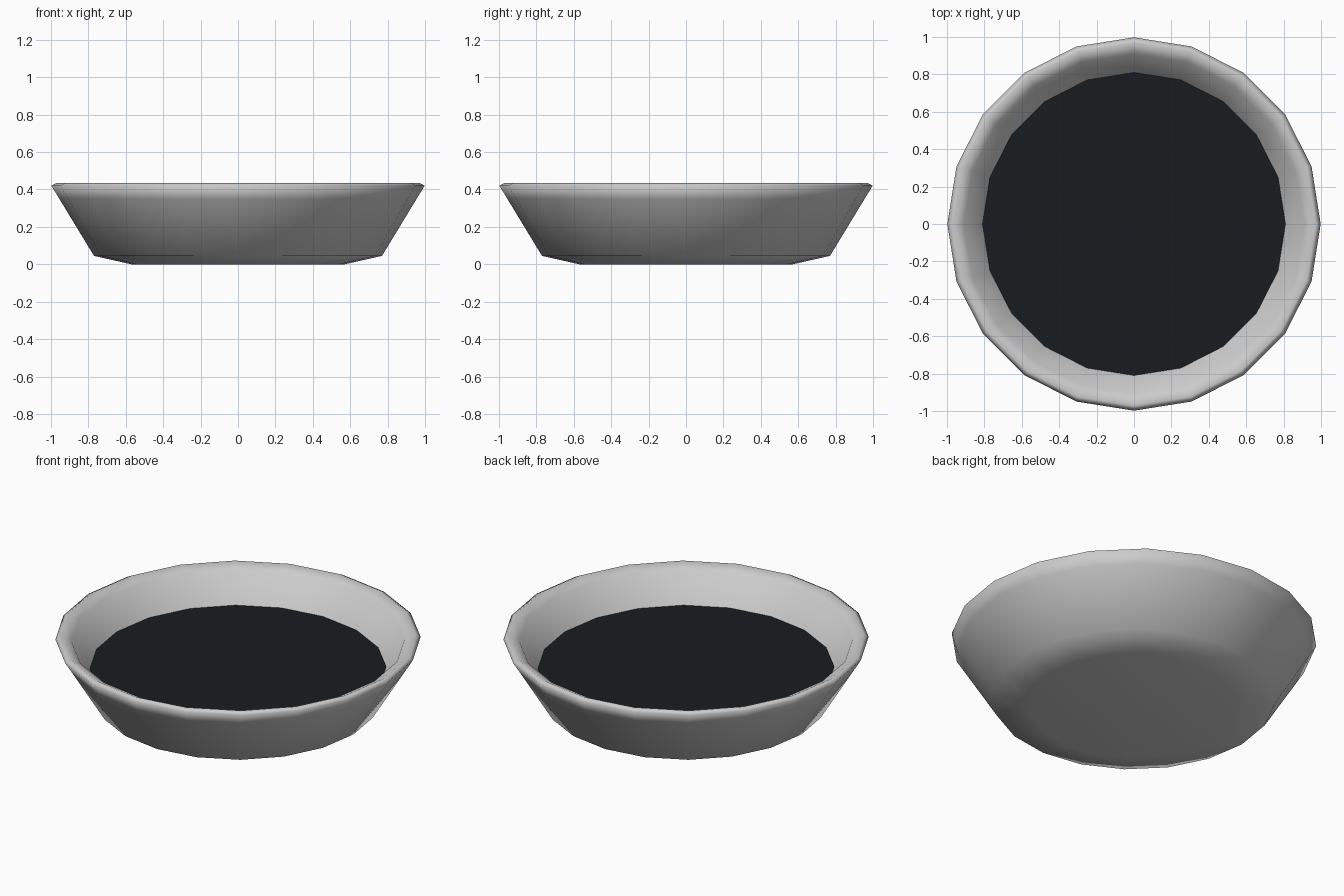
import bpy, bmesh
from math import cos, sin, tau

if "Cube" in bpy.data.objects:
    bpy.data.objects.remove(bpy.data.objects["Cube"])

SIDES = 20


def ring(bm, r, z):
    return [bm.verts.new((r * cos(tau * i / SIDES), r * sin(tau * i / SIDES), z))
            for i in range(SIDES)]


def finish(bm, name, smooth):
    bmesh.ops.recalc_face_normals(bm, faces=bm.faces)
    for f in bm.faces:
        f.smooth = smooth
    mesh = bpy.data.meshes.new(name)
    bm.to_mesh(mesh)
    bm.free()
    obj = bpy.data.objects.new(name, mesh)
    bpy.context.collection.objects.link(obj)
    return obj


# Bowl: closed profile from the underside, over the lip, to the inner floor
profile = [(0.57, 0.0), (0.77, 0.045), (0.955, 0.35), (0.998, 0.42),
           (0.97, 0.435), (0.91, 0.405), (0.81, 0.24), (0.70, 0.10)]
bm = bmesh.new()
rings = [ring(bm, r, z) for r, z in profile]
for a, b in zip(rings, rings[1:]):
    for i in range(SIDES):
        j = (i + 1) % SIDES
        bm.faces.new((a[i], a[j], b[j], b[i]))
bm.faces.new(rings[0])
bm.faces.new(rings[-1])
finish(bm, "bowl", True)

# Dark contents filling the bowl part way up
bm = bmesh.new()
bm.faces.new(ring(bm, 0.81, 0.241))
contents = finish(bm, "contents", False)
mat = bpy.data.materials.new("dark_contents")
mat.diffuse_color = (0.009, 0.012, 0.014, 1)
mat.use_nodes = True
mat.node_tree.nodes["Principled BSDF"].inputs["Base Color"].default_value = mat.diffuse_color
contents.data.materials.append(mat)
